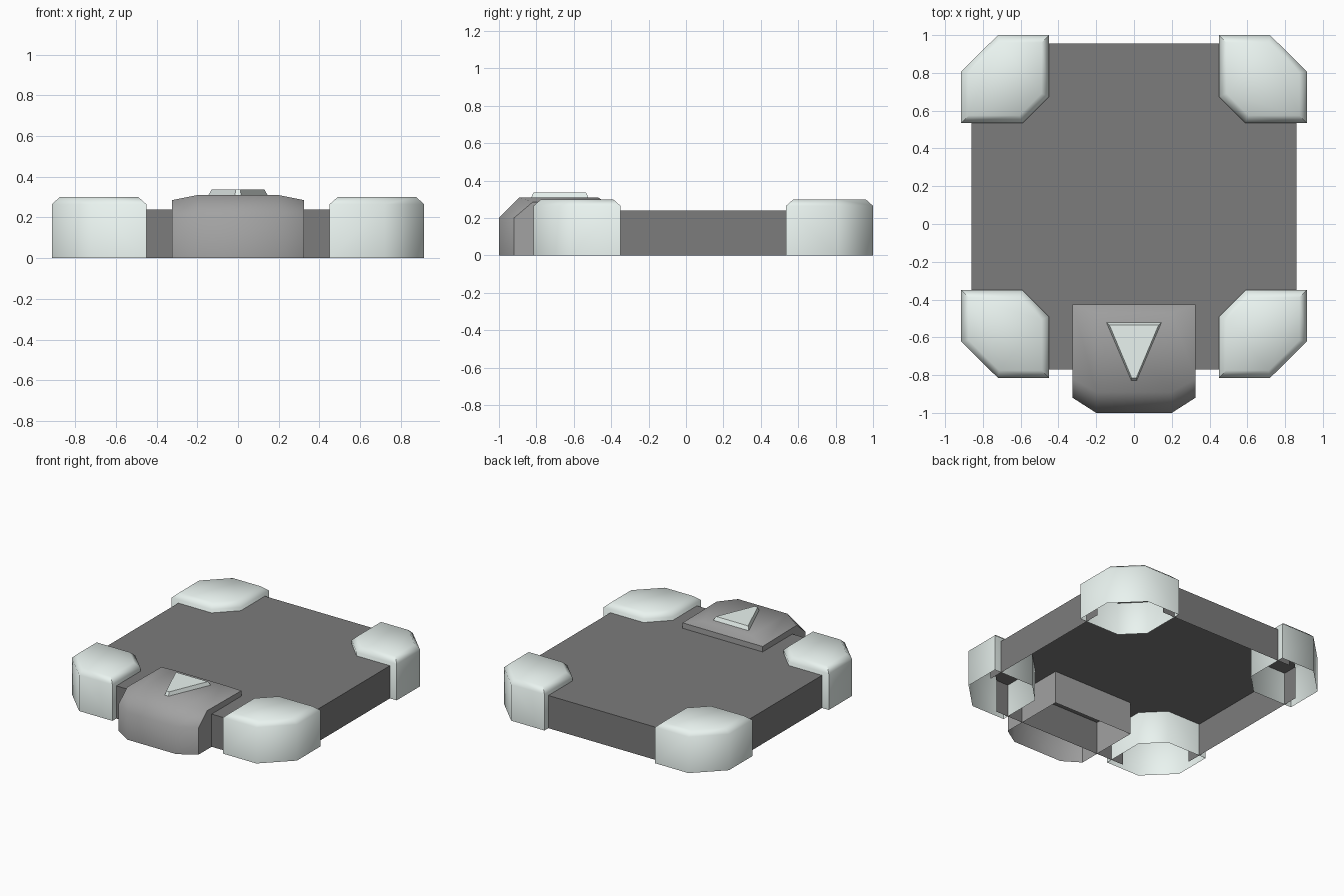
import bpy, bmesh

if "Cube" in bpy.data.objects:
    bpy.data.objects.remove(bpy.data.objects["Cube"])


def material(name, rgb):
    m = bpy.data.materials.new(name)
    m.diffuse_color = (*rgb, 1)
    m.use_nodes = True
    m.node_tree.nodes["Principled BSDF"].inputs["Base Color"].default_value = m.diffuse_color
    return m


PALE = material("pale", (0.82, 0.9, 0.87))
DARK = material("dark_grey", (0.2, 0.2, 0.2))
MID = material("mid_grey", (0.36, 0.36, 0.36))


def make(name, verts, faces, mat, angle):
    bm = bmesh.new()
    vs = [bm.verts.new(v) for v in verts]
    for f in faces:
        bm.faces.new([vs[i] for i in f])
    bmesh.ops.recalc_face_normals(bm, faces=bm.faces)
    # the open shells must face upwards on top
    top = max(bm.faces, key=lambda f: f.calc_center_median().z)
    top.normal_update()
    if top.normal.z < 0:
        bmesh.ops.reverse_faces(bm, faces=bm.faces)
    mesh = bpy.data.meshes.new(name)
    bm.to_mesh(mesh)
    bm.free()
    mesh.materials.append(mat)
    ob = bpy.data.objects.new(name, mesh)
    bpy.context.collection.objects.link(ob)
    bpy.ops.object.select_all(action='DESELECT')
    ob.select_set(True)
    bpy.context.view_layer.objects.active = ob
    bpy.ops.object.shade_smooth_by_angle(angle=angle)
    return ob


def stack(name, rings, mat, angle):
    """Capped shell through equal-length rings, open at the bottom."""
    n = len(rings[0])
    faces = [[k * n + i, k * n + (i + 1) % n, (k + 1) * n + (i + 1) % n, (k + 1) * n + i]
             for k in range(len(rings) - 1) for i in range(n)]
    faces.append(list(range((len(rings) - 1) * n, len(rings) * n)))
    return make(name, [v for r in rings for v in r], faces, mat, angle)


# Body slab: clipped corners hide in the feet, where there are no walls
CY = 0.0925
octagon = [(0.55, -0.77), (0.86, -0.46), (0.86, 0.645), (0.55, 0.955),
           (-0.55, 0.955), (-0.86, 0.645), (-0.86, -0.46), (-0.55, -0.77)]
verts = [(x, y, 0) for x, y in octagon] + [(x, y, 0.24) for x, y in octagon]
faces = [[i, (i + 1) % 8, (i + 1) % 8 + 8, i + 8] for i in (1, 3, 5, 7)]
make("body_slab", verts, faces + [list(range(8, 16))], DARK, 0.9)

# Four corner feet, mirrored from one outline
foot = [(0.45, 0.9075), (0.72, 0.9075), (0.915, 0.715),
        (0.915, 0.4425), (0.59, 0.4425), (0.45, 0.5825)]
for side, sx in (("right", 1), ("left", -1)):
    for end, sy in (("back", 1), ("front", -1)):
        def ring(z, s):
            return [(sx * (0.6825 + (x - 0.6825) * s),
                     CY + sy * (0.675 + (y - 0.675) * s), z) for x, y in foot]
        stack(f"{end}_{side}_foot", [ring(0, 1), ring(0.265, 1), ring(0.3, 0.83)], PALE, 0.9)

# Head: half outline of floor, rim and plateau, mirrored across x
half = [[(0.2, -1, 0), (0.325, -0.92, 0), (0.325, -0.82, 0), (0.325, -0.425, 0)],
        [(0.2, -1, 0.2), (0.325, -0.92, 0.2), (0.325, -0.82, 0.285), (0.325, -0.425, 0.28)]]
rings = [h + [(-x, y, z) for x, y, z in reversed(h)] for h in half]
hv = rings[0] + rings[1] + [(0.2, -0.89, 0.31), (0.2, -0.47, 0.31),
                            (-0.2, -0.47, 0.31), (-0.2, -0.89, 0.31)]
hf = [[i, (i + 1) % 8, (i + 1) % 8 + 8, i + 8] for i in range(8)]
hf += [[15, 8, 16, 19], [8, 9, 10, 16], [10, 11, 17, 16], [11, 12, 18, 17],
       [12, 13, 19, 18], [13, 14, 15, 19], [16, 17, 18, 19]]
make("head", hv, hf, MID, 0.9)

# Raised triangular nose marker
base = [(-0.015, -0.83), (0.015, -0.83), (0.148, -0.52), (-0.148, -0.52)]
cap = [(-0.012, -0.815), (0.012, -0.815), (0.13, -0.535), (-0.13, -0.535)]
stack("nose_marker", [[(x, y, 0.305) for x, y in base],
                      [(x, y, 0.337) for x, y in cap]], PALE, 0.9)
